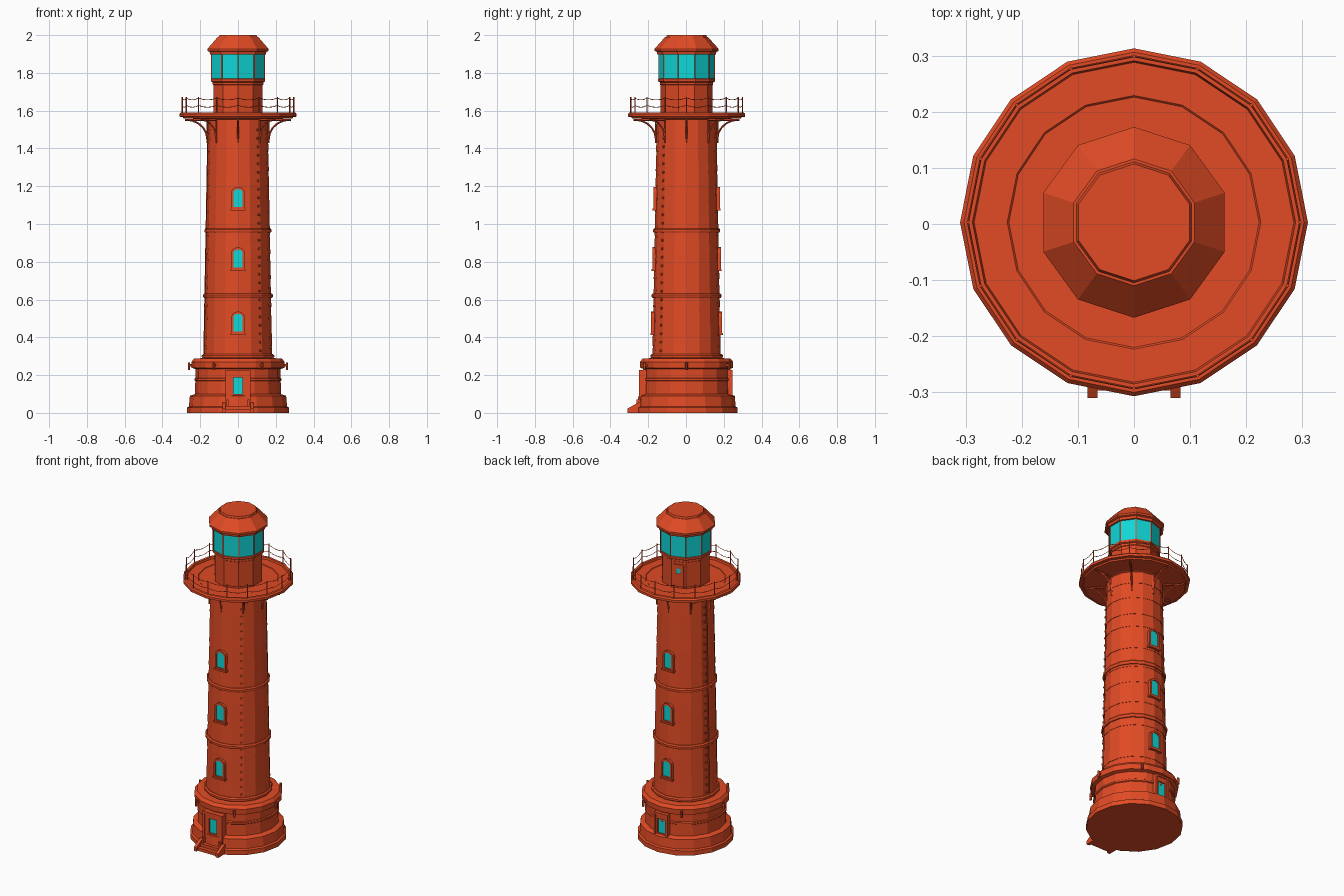
import bpy, bmesh, math
from math import sin, cos, pi, radians
from mathutils import Vector, Matrix

old = bpy.data.objects.get("Cube")
if old:
    bpy.data.objects.remove(old)

CENTRE = Vector((0, 0.003, 0))


def material(name, rgb):
    m = bpy.data.materials.new(name)
    m.use_nodes = True
    m.diffuse_color = (*rgb, 1)
    m.node_tree.nodes["Principled BSDF"].inputs["Base Color"].default_value = (*rgb, 1)
    return m


RED = material("red_paint", (0.75, 0.07, 0.018))
GLASS = material("teal_glass", (0.005, 0.68, 0.68))


def finish(name, bm, mat):
    bmesh.ops.recalc_face_normals(bm, faces=bm.faces)
    me = bpy.data.meshes.new(name)
    bm.to_mesh(me)
    bm.free()
    me.materials.append(mat)
    ob = bpy.data.objects.new(name, me)
    ob.location = CENTRE
    bpy.context.collection.objects.link(ob)
    return ob


def polar(r, deg, z):
    return Vector((r * cos(radians(deg)), r * sin(radians(deg)), z))


def lathe(name, profile, sides, mat=RED):
    """Faceted turned part with a corner at the back, closed at both ends."""
    bm = bmesh.new()
    rings = [[bm.verts.new(polar(r, 90 + 360 * i / sides, z)) for i in range(sides)]
             for r, z in profile]
    for a, b in zip(rings, rings[1:]):
        for i in range(sides):
            j = (i + 1) % sides
            bm.faces.new((a[i], a[j], b[j], b[i]))
    bm.faces.new(rings[0])
    bm.faces.new(rings[-1])
    return finish(name, bm, mat)


def rod(bm, a, b, r, sides=4):
    d = b - a
    mat = Matrix.Translation((a + b) / 2) @ d.to_track_quat('Z', 'Y').to_matrix().to_4x4()
    bmesh.ops.create_cone(bm, cap_ends=True, segments=sides, radius1=r, radius2=r,
                          depth=d.length, matrix=mat)


def box(bm, lo, hi, mat=Matrix()):
    lo, hi = Vector(lo), Vector(hi)
    bmesh.ops.create_cube(bm, size=1, matrix=mat @ Matrix.Translation((lo + hi) / 2)
                          @ Matrix.Diagonal((*(hi - lo), 1)))


def arch(w, z0, z1, rise):
    """Outline of an opening with a curved head."""
    pts = [(-w, z0), (w, z0)]
    if not rise:
        return pts + [(w, z1), (-w, z1)]
    return pts + [(w * cos(t * pi / 6), z1 - rise + rise * sin(t * pi / 6)) for t in range(7)]


def opening(name, turn, outer, inner, wall, face, pane):
    """Raised surround with a recessed pane, facing the front turned by an angle."""
    rot = Matrix.Rotation(radians(turn), 4, 'Z')
    bm = bmesh.new()

    def loop(pts, y):
        return [bm.verts.new(rot @ Vector((x, -y, z))) for x, z in pts]
    loops = [loop(outer, wall), loop(outer, face), loop(inner, face), loop(inner, wall)]
    n = len(outer)
    for a, b in zip(loops, loops[1:]):
        for i in range(n):
            bm.faces.new((a[i], a[(i + 1) % n], b[(i + 1) % n], b[i]))
    finish(name + "_frame", bm, RED)
    bm = bmesh.new()
    bm.faces.new([bm.verts.new(rot @ Vector((x, -pane, z))) for x, z in inner])
    finish(name + "_glass", bm, GLASS)


# Stone base with its ledge
lathe("base", [(.27, 0), (.27, .028), (.26, .034), (.255, .09), (.228, .1), (.226, .168),
               (.231, .172), (.231, .182), (.225, .186), (.225, .232), (.245, .238),
               (.247, .27), (.232, .288), (.18, .29)], 16)

# Tapered tower made of overlapping plates
def tower_radius(z):
    return .18 - .023 * (z - .3) / 1.26


seams = [.29, .355, .56, .71, .84, .94, 1.06, 1.2, 1.28, 1.385, 1.48, 1.56]
plates = []
for a, b in zip(seams, seams[1:]):
    plates += [(tower_radius(a) + .0015, a), (tower_radius(b) - .0005, b)]
lathe("tower", plates, 16)
for name, z, extra in (("foot", .3, .012), ("lower", .62, .011), ("upper", .965, .01)):
    r = tower_radius(z)
    lathe(name + "_band", [(r - .01, z - .012), (r + extra * .6, z - .011),
                           (r + extra, z - .004), (r + extra, z + .005),
                           (r + extra * .4, z + .012), (r - .01, z + .013)], 16)

# Gallery floor with a raised rim
lathe("gallery", [(.15, 1.55), (.165, 1.556), (.288, 1.558), (.292, 1.566), (.31, 1.568),
                  (.31, 1.582), (.303, 1.59), (.288, 1.59), (.285, 1.578), (.226, 1.578),
                  (.223, 1.575), (.1, 1.575)], 16)

# Lantern room, glass and roof
lathe("lantern_room", [(.137, 1.57), (.137, 1.735), (.141, 1.738), (.141, 1.75), (.15, 1.755),
                       (.15, 1.768), (.14, 1.772)], 10)
lathe("lantern_glass", [(.146, 1.765), (.146, 1.905)], 10, GLASS)
lathe("roof", [(.14, 1.896), (.155, 1.898), (.158, 1.912), (.17, 1.916), (.17, 1.927),
               (.113, 1.99), (.108, 1.99), (.104, 2.0)], 10)
bm = bmesh.new()
for i in range(10):
    rod(bm, polar(.146, 90 + 36 * i, 1.765), polar(.146, 90 + 36 * i, 1.9), .0035)
finish("lantern_mullions", bm, RED)

# Railing posts and sagging chains
bm = bmesh.new()
for i in range(16):
    a = 90 + 22.5 * i
    rod(bm, polar(.296, a, 1.58), polar(.296, a, 1.672), .0035)
    p, q = polar(.296, a, 0), polar(.296, a + 22.5, 0)
    for z in (1.667, 1.628):
        pts = [p.lerp(q, t / 4) + Vector((0, 0, z - .01 * (1 - (t / 2 - 1) ** 2)))
               for t in range(5)]
        for u, v in zip(pts, pts[1:]):
            rod(bm, u, v, .0018)
finish("railing", bm, RED)

# Curved brackets under the gallery
bm = bmesh.new()
for i in range(8):
    a = 45 * i
    curve = [polar(.275 - .112 * cos(t * pi / 10), a, 1.45 + .102 * sin(t * pi / 10))
             for t in range(6)]
    for u, v in zip(curve, curve[1:]):
        rod(bm, u, v, .005)
    rod(bm, polar(.163, a, 1.43), polar(.163, a, 1.555), .005)
    rod(bm, polar(.16, a, 1.55), polar(.28, a, 1.55), .005)
finish("gallery_brackets", bm, RED)

# Bolt columns and the rear conductor
bm = bmesh.new()
for k in range(27):
    z = .33 + .045 * k
    for a in (-49, 165):
        r = tower_radius(z) - .002
        rod(bm, polar(r, a, z), polar(r + .008, a, z), .0065, 6)
for k in range(4):
    z = 1.605 + .038 * k
    rod(bm, polar(.128, -54, z), polar(.136, -54, z), .005, 6)
finish("bolts", bm, RED)
bm = bmesh.new()
rod(bm, polar(tower_radius(.29) + .002, 171, .29), polar(tower_radius(1.555) + .002, 171, 1.555), .004)
finish("conductor", bm, RED)

# Arched windows on the front and the back, each with a sill
sills = bmesh.new()
for side, turn in (("front", 0), ("back", 180)):
    rot = Matrix.Rotation(radians(turn), 4, 'Z')
    for k, z in enumerate((.42, .76, 1.08)):
        r = tower_radius(z)
        opening(f"{side}_window_{k + 1}", turn, arch(.036, z, z + .117, .03),
                arch(.025, z + .01, z + .105, .02), r - .025, r + .01, r + .004)
        box(sills, (-.041, -r - .014, z - .008), (.041, -r + .02, z + .002), rot)
finish("window_sills", sills, RED)

# Front door and rear base window
for name, turn, face, bottom in (("front_door", 0, .246, .03), ("back_opening", 180, .237, .07)):
    half = .06 if turn == 0 else .04
    rot = Matrix.Rotation(radians(turn), 4, 'Z')
    opening(name, turn, arch(half, bottom, .215, 0), arch(.025, .1, .187, 0),
            .18, face, face - .008)
    bm = bmesh.new()
    box(bm, (-half - .006, -face - .006, .215), (half + .006, -.18, .226), rot)
    for s in (-1, 1):
        box(bm, (s * half - .006, -face - .006, bottom), (s * half + .006, -.18, .216), rot)
    finish(name + "_surround", bm, RED)

# Door steps between sloping cheeks
bm = bmesh.new()
box(bm, (-.07, -.3, 0), (.07, -.2, .018))
box(bm, (-.07, -.276, 0), (.07, -.2, .036))
for s in (-1, 1):
    side = [(-.313, 0), (-.313, .022), (-.3, .03), (-.255, .055), (-.2, .055), (-.2, 0)]
    l, r = [[bm.verts.new((s * x, y, z)) for y, z in side] for x in (.065, .083)]
    bm.faces.new(l)
    bm.faces.new(r)
    for i in range(6):
        j = (i + 1) % 6
        bm.faces.new((l[i], l[j], r[j], r[i]))
    box(bm, (s * .055 - .006, -.265, .03), (s * .055 + .006, -.24, .07))
finish("door_steps", bm, RED)

# Small hooks around the ledge
bm = bmesh.new()
for a in range(0, 360, 60):
    rod(bm, polar(.235, a, .252), polar(.26, a, .252), .006, 6)
    rod(bm, polar(.259, a, .228), polar(.259, a, .268), .007, 6)
finish("ledge_hooks", bm, RED)

# Small pane in the rear lantern room door
rot = Matrix.Rotation(radians(198), 4, 'Z')
opening("lantern_door", 198, arch(.03, 1.58, 1.72, 0), arch(.012, 1.665, 1.695, 0),
        .12, .136, .133)
